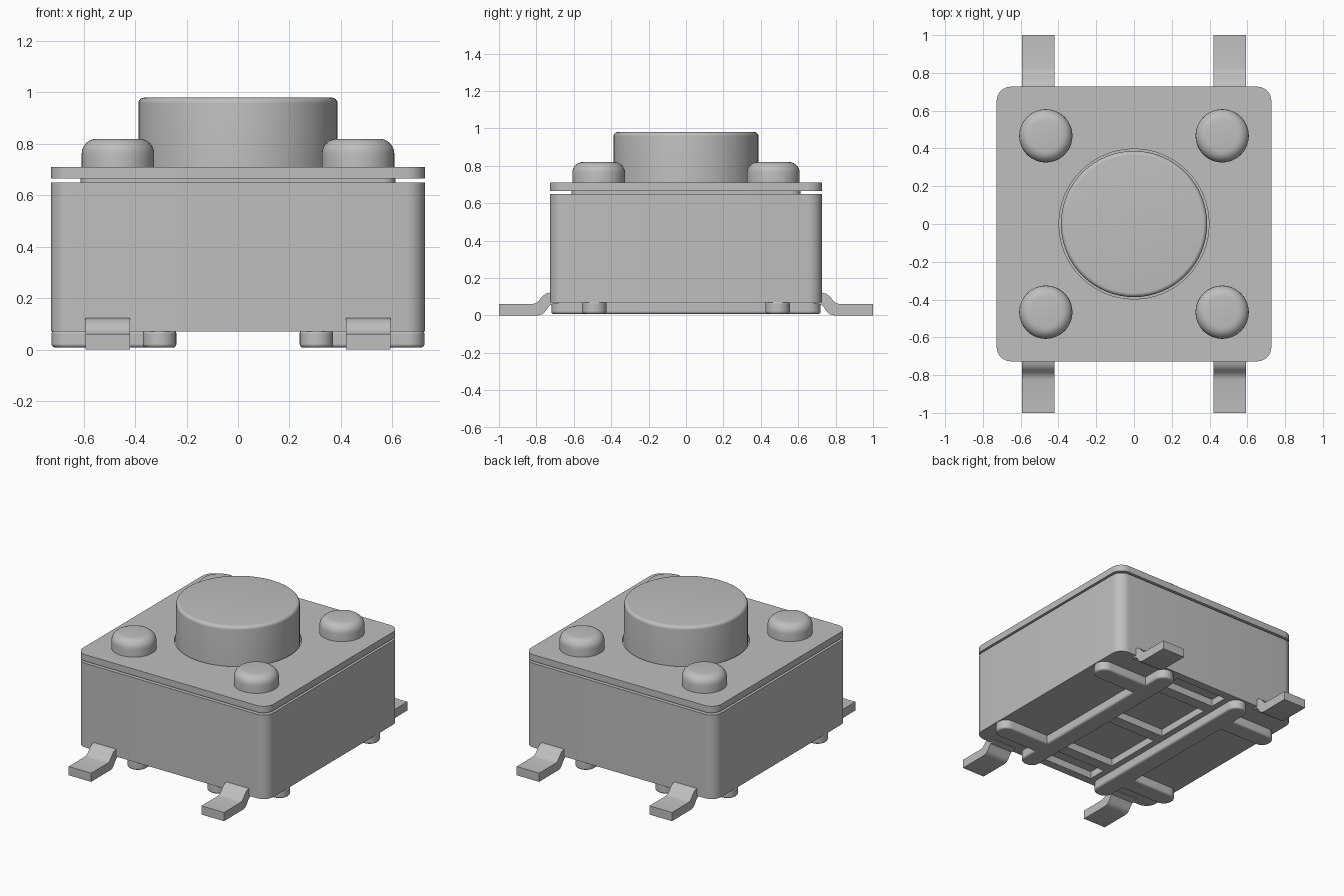
import bpy, bmesh, math

if "Cube" in bpy.data.objects:
    bpy.data.objects.remove(bpy.data.objects["Cube"], do_unlink=True)

grey = bpy.data.materials.new("plain_grey")
grey.use_nodes = True
GREY = (0.52, 0.52, 0.52, 1)
grey.diffuse_color = GREY
grey.node_tree.nodes["Principled BSDF"].inputs["Base Color"].default_value = GREY


def finish(bm, name, bevel=0):
    bmesh.ops.recalc_face_normals(bm, faces=bm.faces[:])
    mesh = bpy.data.meshes.new(name)
    bm.to_mesh(mesh)
    bm.free()
    mesh.materials.append(grey)
    ob = bpy.data.objects.new(name, mesh)
    bpy.context.collection.objects.link(ob)
    bpy.ops.object.select_all(action='DESELECT')
    bpy.context.view_layer.objects.active = ob
    ob.select_set(True)
    if bevel:
        mod = ob.modifiers.new("edge_round", 'BEVEL')
        mod.width, mod.segments = bevel, 3
        mod.limit_method, mod.angle_limit = 'ANGLE', math.radians(60)
    bpy.ops.object.shade_smooth_by_angle(angle=math.radians(35))
    return ob


def rounded_rect(x0, x1, y0, y1, r, seg=8):
    """Rectangle outline with rounded corners."""
    pts = []
    corners = [(x1 - r, y1 - r), (x0 + r, y1 - r), (x0 + r, y0 + r), (x1 - r, y0 + r)]
    for q, (cx, cy) in enumerate(corners):
        for i in range(seg + 1):
            a = math.pi / 2 * (q + i / seg)
            pts.append((cx + r * math.cos(a), cy + r * math.sin(a)))
    return pts


def rect(x0, x1, y0, y1):
    return [(x0, y0), (x1, y0), (x1, y1), (x0, y1)]


def circle(r, n=64):
    return [(r * math.cos(2 * math.pi * i / n), r * math.sin(2 * math.pi * i / n)) for i in range(n)]


def prism(name, outline, z0, z1, holes=(), bevel=0):
    """Upright solid from an outline, with optional through holes."""
    bm = bmesh.new()
    low_edges, high_edges, caps = [], [], []
    for loop in [outline, *holes]:
        low = [bm.verts.new((x, y, z0)) for x, y in loop]
        high = [bm.verts.new((x, y, z1)) for x, y in loop]
        caps += [low, high]
        for i in range(len(loop)):
            j = (i + 1) % len(loop)
            bm.faces.new((low[i], low[j], high[j], high[i]))
            low_edges.append(bm.edges.get((low[i], low[j])))
            high_edges.append(bm.edges.get((high[i], high[j])))
    if holes:
        for edges in (low_edges, high_edges):
            bmesh.ops.triangle_fill(bm, edges=edges, use_beauty=True)
    else:
        for cap in caps:
            bm.faces.new(cap)
    return finish(bm, name, bevel)


def turned(name, cx, cy, r, z0, z1, fillet, n=48):
    """Round post with a filleted top rim."""
    bm = bmesh.new()
    profile = [(r, z0)]
    for i in range(7):
        a = math.pi / 2 * i / 6
        profile.append((r - fillet + fillet * math.cos(a), z1 - fillet + fillet * math.sin(a)))
    rings = [[bm.verts.new((cx + x, cy + y, z)) for x, y in circle(pr, n)] for pr, z in profile]
    for a, b in zip(rings, rings[1:]):
        for i in range(n):
            j = (i + 1) % n
            bm.faces.new((a[i], a[j], b[j], b[i]))
    bm.faces.new(rings[0])
    bm.faces.new(rings[-1])
    return finish(bm, name)


HALF = 0.727
square = rounded_rect(-HALF, HALF, -HALF, HALF, 0.075)

# Housing, with a base slab pocketed between cross ribs
prism("housing", square, 0.12, 0.65)
pocket_spans = [(-0.67, -0.54), (-0.46, -0.04), (0.04, 0.46), (0.54, 0.67)]
prism("housing_base", square, 0.07, 0.12, [rect(-0.2, 0.2, a, b) for a, b in pocket_spans])

# Recessed spacer and cover plate with a clearance hole for the button
prism("spacer", rounded_rect(-0.612, 0.612, -0.612, 0.612, 0.05), 0.645, 0.667)
prism("cover_plate", square, 0.665, 0.71, [circle(0.397)])

# Push button and corner posts
turned("button", 0, 0, 0.387, 0.65, 0.98, 0.022, 64)
for sx, side in ((1, "left"), (-1, "right")):
    for sy, end in ((1, "back"), (-1, "front")):
        turned(f"post_{end}_{side}", sx * 0.467, sy * 0.467, 0.141, 0.70, 0.82, 0.058)

# Underside feet: a long rail per side with two short cross rails
for sx, side in ((1, "left"), (-1, "right")):
    xs = sorted((sx * 0.24, sx * 0.37))
    prism(f"long_rail_{side}", rounded_rect(*xs, -0.72, 0.72, 0.064), 0.008, 0.075, bevel=0.012)
    for sy, end in ((1, "back"), (-1, "front")):
        xs = sorted((sx * 0.30, sx * 0.725))
        ys = sorted((sy * 0.425, sy * 0.555))
        prism(f"cross_rail_{end}_{side}", rounded_rect(*xs, *ys, 0.064), 0.0085, 0.075, bevel=0.012)

# Bent terminals: side profile as (distance out, height), extruded across x
lead_top = [(0.68, 0.125), (0.727, 0.122), (0.752, 0.115), (0.772, 0.098),
            (0.787, 0.078), (0.803, 0.065), (0.825, 0.06), (1.0, 0.06)]
lead_bottom = [(1.0, 0.0), (0.79, 0.0), (0.768, 0.006), (0.752, 0.02),
               (0.738, 0.042), (0.722, 0.058), (0.68, 0.065)]
for sx, side in ((1, "left"), (-1, "right")):
    for sy, end in ((1, "back"), (-1, "front")):
        bm = bmesh.new()
        ends = [[bm.verts.new((sx * 0.507 + dx, sy * d, z)) for d, z in lead_top + lead_bottom]
                for dx in (-0.086, 0.086)]
        n = len(ends[0])
        for i in range(n):
            j = (i + 1) % n
            bm.faces.new((ends[0][i], ends[0][j], ends[1][j], ends[1][i]))
        for loop in ends:
            bm.faces.new(loop)
        finish(bm, f"terminal_{end}_{side}")
